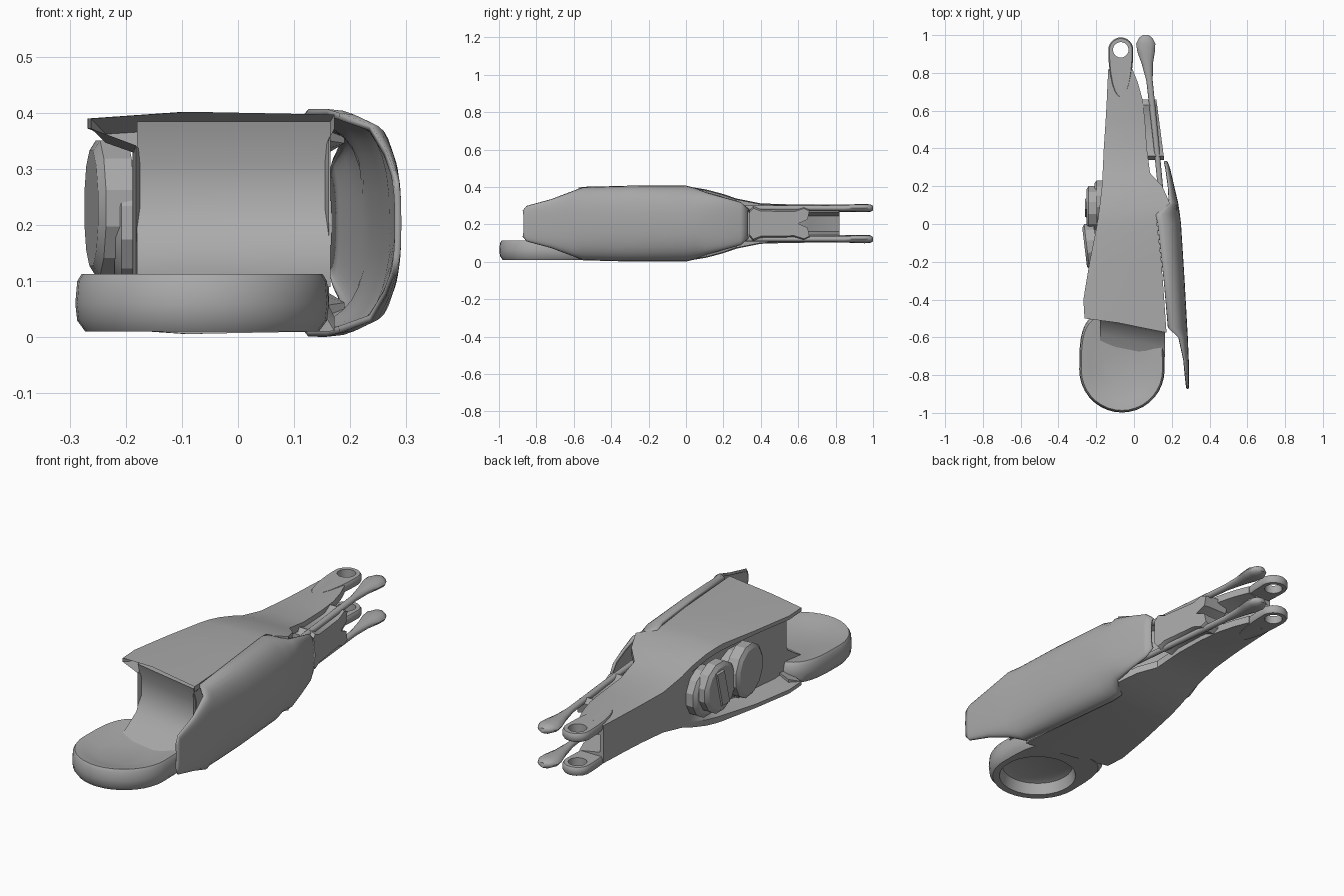
import bpy, bmesh, math
from mathutils import Matrix, Vector

C = 0.204  # mid height; most parts are symmetric about it
gray = bpy.data.materials.new("mid gray")
gray.diffuse_color = (0.4, 0.4, 0.4, 1)


def finish(name, bm, angle=35):
    bmesh.ops.remove_doubles(bm, verts=bm.verts, dist=1e-5)
    bmesh.ops.recalc_face_normals(bm, faces=bm.faces)
    for f in bm.faces:
        f.smooth = True
    for e in bm.edges:
        e.smooth = e.calc_face_angle(0) < math.radians(angle)
    me = bpy.data.meshes.new(name)
    bm.to_mesh(me)
    bm.free()
    me.materials.append(gray)
    ob = bpy.data.objects.new(name, me)
    bpy.context.collection.objects.link(ob)
    return ob


def loft(name, rings, closed=True, caps=True, angle=35):
    bm = bmesh.new()
    vs = [[bm.verts.new(p) for p in r] for r in rings]
    n = len(rings[0])
    for a, b in zip(vs, vs[1:]):
        for i in range(n if closed else n - 1):
            j = (i + 1) % n
            bm.faces.new((a[i], a[j], b[j], b[i]))
    if caps:
        bm.faces.new(vs[0])
        bm.faces.new(vs[-1])
    return finish(name, bm, angle)


# Main body: flanged sections along y
# (y, left x, right x, half height, left recess, right recess, flange)
stations = [
    (-0.50, -0.262, 0.172, 0.198, 0.08, 0.01, 0.03),
    (-0.40, -0.268, 0.160, 0.198, 0.08, 0.02, 0.03),
    (-0.20, -0.235, 0.145, 0.198, 0.07, 0.02, 0.03),
    (0.00, -0.195, 0.122, 0.197, 0.05, 0.02, 0.04),
    (0.05, -0.188, 0.125, 0.192, 0.04, 0.02, 0.04),
    (0.11, -0.180, 0.190, 0.182, 0.03, 0.06, 0.04),
    (0.20, -0.170, 0.150, 0.158, 0.01, 0.06, 0.04),
    (0.27, -0.166, 0.085, 0.134, 0.00, 0.03, 0.04),
    (0.40, -0.160, 0.068, 0.108, 0.00, 0.03, 0.04),
    (0.55, -0.150, 0.058, 0.103, 0.00, 0.03, 0.04),
    (0.66, -0.144, 0.045, 0.102, 0.00, 0.09, 0.04),
    (0.75, -0.140, 0.020, 0.102, 0.00, 0.11, 0.04),
    (0.82, -0.136, -0.008, 0.102, 0.00, 0.11, 0.04),
]


def section(y, xl, xr, h, d, e, t):
    half = [(xl + d, 0), (xl + d, h - t - 0.03), (xl, h - t), (xl, h - 0.012),
            (xl + 0.4 * (xr - xl), h), (xr, h - 0.005), (xr, h - t), (xr - e, h - t - 0.02), (xr - e, 0)]
    pts = half + [(x, -z) for x, z in half[-2:0:-1]]
    skew = -0.075 if y < -0.45 else 0
    return [(x, y + skew * max(0, (x + 0.2) / 0.37), C + z) for x, z in pts]


rings = [section(*s) for s in stations]
dish = [(x * 0.9, y + 0.06, C + (z - C) * 0.85) for x, y, z in rings[0]]
loft("body", [dish] + rings)

# Rounded front lobe: dished on top, with a round well underneath
N = 36


def lobe_ring(s, z, stretch):
    out = []
    for i in range(N):
        a = 2 * math.pi * i / N
        c, q = math.cos(a), math.sin(a)
        x, y = c, q
        if q > 0 and stretch:
            x = math.copysign(abs(c) ** 0.5, c)
            y = 1.35 * q ** 0.6
        out.append((-0.064 + 0.226 * s * x, -0.772 + 0.226 * s * y, z))
    return out


loft("front_lobe", [
    lobe_ring(0.6, 0.075, 0), lobe_ring(0.72, 0.065, 0), lobe_ring(0.78, 0.012, 0),
    lobe_ring(0.92, 0.010, 1), lobe_ring(0.985, 0.03, 1), lobe_ring(1, 0.06, 1),
    lobe_ring(0.985, 0.10, 1), lobe_ring(0.95, 0.113, 1), lobe_ring(0.75, 0.105, 1),
    lobe_ring(0.5, 0.088, 0)])

# Sweep that joins the lobe to the front wall
sweep = []
for x in (-0.18, 0.0, 0.165):
    y0 = -0.075 * (x + 0.2) / 0.37
    prof = [(-0.63, 0.09), (-0.58, 0.115), (-0.51, 0.16), (-0.475, 0.23),
            (-0.475, 0.31), (-0.50, 0.385), (-0.40, 0.385), (-0.40, 0.09)]
    sweep.append([(x, y + y0, z) for y, z in prof])
loft("front_wall", sweep)

# Curved side shield: (y, edge x, middle x, half height)
shield = []
for y, xi, xo, h in [
        (-0.87, 0.280, 0.285, 0.065), (-0.85, 0.275, 0.285, 0.09), (-0.72, 0.262, 0.284, 0.125),
        (-0.60, 0.235, 0.279, 0.170), (-0.55, 0.180, 0.276, 0.190), (-0.30, 0.158, 0.262, 0.197),
        (0.00, 0.125, 0.243, 0.197), (0.05, 0.115, 0.237, 0.185), (0.11, 0.185, 0.228, 0.160),
        (0.20, 0.180, 0.207, 0.135), (0.29, 0.168, 0.186, 0.110), (0.33, 0.160, 0.172, 0.075)]:
    ring = []
    for i in range(17):
        a = math.pi * (0.5 - i / 16)
        c, s = max(0, math.cos(a)), math.sin(a)
        ring.append((xi + (xo - xi) * c ** 0.8, y, C + h * math.copysign(abs(s) ** 0.8, s)))
    shield.append(ring)
ob = loft("side_shield", shield, closed=False, caps=False, angle=50)
m = ob.modifiers.new("thickness", "SOLIDIFY")
m.thickness = 0.012
m.offset = 0

# Paired rods with flat paddle ends, and paired eyelets
for side, tag in ((1, "upper"), (-1, "lower")):
    zc = C + side * 0.083
    rod = []
    for y, x, w, t in [(0.14, 0.145, 0.014, 0.012), (0.45, 0.115, 0.015, 0.014), (0.76, 0.082, 0.017, 0.015),
                       (0.85, 0.070, 0.030, 0.018), (0.91, 0.064, 0.046, 0.021), (0.955, 0.062, 0.051, 0.022),
                       (0.985, 0.062, 0.036, 0.020), (1.0, 0.062, 0.014, 0.012)]:
        rod.append([(x + w * math.cos(k * math.pi / 6), y, zc + t * math.sin(k * math.pi / 6)) for k in range(12)])
    loft(tag + "_rod", rod, angle=45)

    def eye(r, depth, z):
        return [(-0.070 + r * math.cos(k * math.pi / 12),
                 0.922 + (r if k <= 12 else depth) * math.sin(k * math.pi / 12), z) for k in range(24)]

    ze = C + side * 0.081
    lo, hi = ze - 0.02, ze + 0.02
    loft(tag + "_eyelet", [eye(0.041, 0.041, lo), eye(0.060, 0.25, lo), eye(0.066, 0.26, lo + 0.01),
                           eye(0.066, 0.26, hi - 0.01), eye(0.060, 0.25, hi), eye(0.041, 0.041, hi),
                           eye(0.041, 0.041, lo)], caps=False)

# Notched block held between the rods
top = [(0.34, 0.07), (0.36, 0.096), (0.40, 0.078), (0.58, 0.075), (0.63, 0.094), (0.66, 0.078), (0.65, 0.025)]
outline = top + [(0.60, 0)] + [(y, -z) for y, z in reversed(top)]


def block_ring(x, k):
    return [(x - 0.13 * (y - 0.34), y, C + z * k) for y, z in outline]


loft("rod_block", [block_ring(0.03, 1), block_ring(0.135, 1), block_ring(0.16, 0.86)], angle=25)


# Faceted discs set in the left recess
def disc(name, x0, x1, y, z, r, n, tilt=0, bevel=0.85):
    rot = Matrix.Rotation(tilt, 3, "Z")
    rings = []
    for x, s in ((x0, bevel), (x0 + 0.012, 1), (x1, 1)):
        ring = []
        for k in range(n):
            a = 2 * math.pi * (k + 0.5) / n
            p = rot @ Vector((x - x1, r * s * math.cos(a), 0))
            ring.append((x1 + p.x, y + p.y, z + r * s * math.sin(a)))
        rings.append(ring)
    loft(name, rings, angle=25)


disc("rear_disc", -0.252, -0.195, 0.085, 0.226, 0.12, 12)
disc("rear_disc_hub", -0.21, -0.10, 0.12, C, 0.115, 12)
disc("front_disc", -0.262, -0.20, -0.115, 0.23, 0.125, 12, 0.12)
disc("front_disc_hub", -0.22, -0.10, -0.13, C, 0.115, 12)

# Raised slanted bar on the rear disc
bar = []
for x, k in ((-0.245, 1), (-0.26, 0.9)):
    bar.append([(x, 0.085 + k * y + 0.25 * k * z, 0.226 + k * z)
                for y, z in ((-0.03, -0.09), (0.03, -0.09), (0.03, 0.09), (-0.03, 0.09))])
loft("disc_bar", bar)
